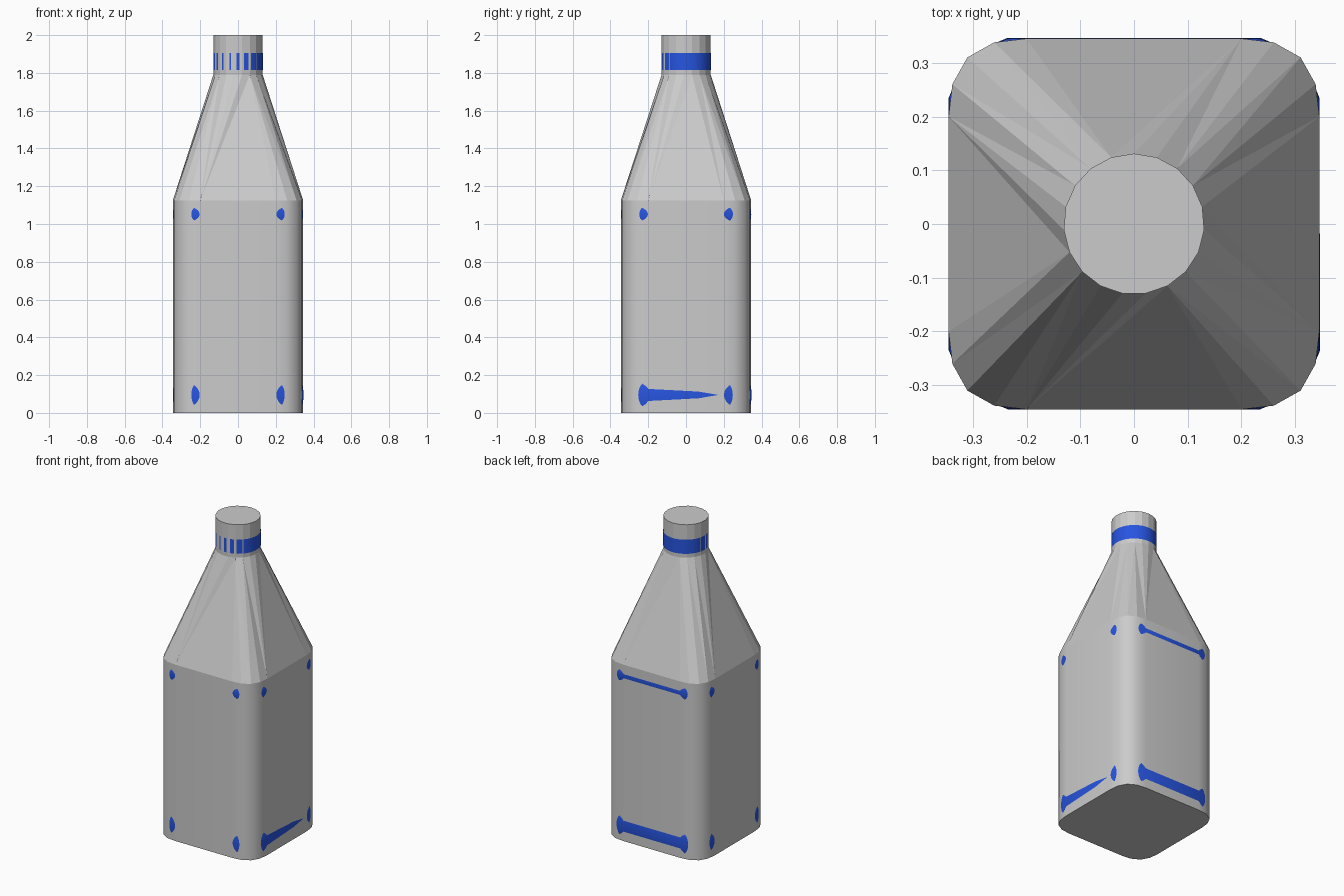
import bpy, bmesh
from math import sin, cos, pi, atan2, tau

if "Cube" in bpy.data.objects:
    bpy.data.objects.remove(bpy.data.objects["Cube"])

blue = bpy.data.materials.new("blue")
blue.diffuse_color = (0.02, 0.09, 0.75, 1)
blue.use_nodes = True
blue.node_tree.nodes["Principled BSDF"].inputs["Base Color"].default_value = blue.diffuse_color


def finish(name, bm, mat=None):
    bmesh.ops.recalc_face_normals(bm, faces=bm.faces)
    me = bpy.data.meshes.new(name)
    bm.to_mesh(me)
    bm.free()
    if mat:
        me.materials.append(mat)
    ob = bpy.data.objects.new(name, me)
    bpy.context.collection.objects.link(ob)
    return ob


def ring(bm, pts, z):
    return [bm.verts.new((x, y, z)) for x, y in pts]


def wall(bm, a, b, smooth=False):
    n = len(a)
    for i in range(n):
        j = (i + 1) % n
        bm.faces.new((a[i], a[j], b[j], b[i])).smooth = smooth


def four_corners(corner):
    """Rotate one corner's points through four quarter turns."""
    out = []
    for _ in range(4):
        out += corner
        corner = [(-y, x) for x, y in corner]
    return out


def circle(n, r, start, cx=0, cy=0):
    return [(cx + r * cos(start + tau * i / n), cy + r * sin(start + tau * i / n))
            for i in range(n)]


def ang(v):
    return atan2(v.co.y, v.co.x) % tau


def zip_rings(bm, a, b):
    """Triangulate between two rings with different vertex counts."""
    a, b = sorted(a, key=ang), sorted(b, key=ang)
    na, nb = len(a), len(b)
    i = j = 0
    while i < na or j < nb:
        next_a = ang(a[(i + 1) % na]) + tau * ((i + 1) // na)
        next_b = ang(b[(j + 1) % nb]) + tau * ((j + 1) // nb)
        if j >= nb or (i < na and next_a <= next_b):
            bm.faces.new((a[i % na], a[(i + 1) % na], b[j % nb]))
            i += 1
        else:
            bm.faces.new((a[i % na], b[(j + 1) % nb], b[j % nb]))
            j += 1


# Bottle: rounded square body, faceted shoulder, round neck
H = 0.345
square = four_corners([(H, 0.2), (0.338, 0.26), (0.31, 0.31), (0.26, 0.338), (0.2, H)])
neck = circle(19, 0.131, pi / 2)
bm = bmesh.new()
base, shoulder = ring(bm, square, 0), ring(bm, square, 1.125)
neck_low, neck_top = ring(bm, neck, 1.79), ring(bm, neck, 2)
wall(bm, base, shoulder, True)
zip_rings(bm, shoulder, neck_low)
wall(bm, neck_low, neck_top)
bm.faces.new(base[::-1])
bm.faces.new(neck_top)
finish("bottle", bm)


# Body bands: bulging loops that only just break through the walls
def body_band(name, z, height, back, right_front, right_back):
    h = H - 0.0003
    path = []
    for x, y in four_corners([(h, 0.235), (0.33, 0.27), (0.307, 0.307),
                              (0.27, 0.33), (0.235, h)]):
        if x > 0.3:
            t = (y + 0.235) / 0.47
            x += right_front + (right_back - right_front) * t
        if y > 0.3:
            y += back
        path.append((x, y))
    bm = bmesh.new()
    rings = []
    for k in range(24):
        t = tau * k / 24
        s = 1 - 0.01 * (1 - cos(t)) / H
        rings.append(ring(bm, [(x * s, y * s) for x, y in path], z + height * sin(t)))
    for k in range(24):
        wall(bm, rings[k], rings[(k + 1) % 24], True)
    finish(name, bm, blue)


body_band("lower_band", 0.095, 0.069, 0.0017, 0.0016, 0.0001)
body_band("upper_band", 1.052, 0.044, 0.0008, 0.0001, 0.0003)

# Neck band: thin collar sitting slightly towards the back
bm = bmesh.new()
collar = circle(64, 0.131, 0, 0.0008, 0.0014)
wall(bm, ring(bm, collar, 1.815), ring(bm, collar, 1.905), True)
finish("neck_band", bm, blue)
